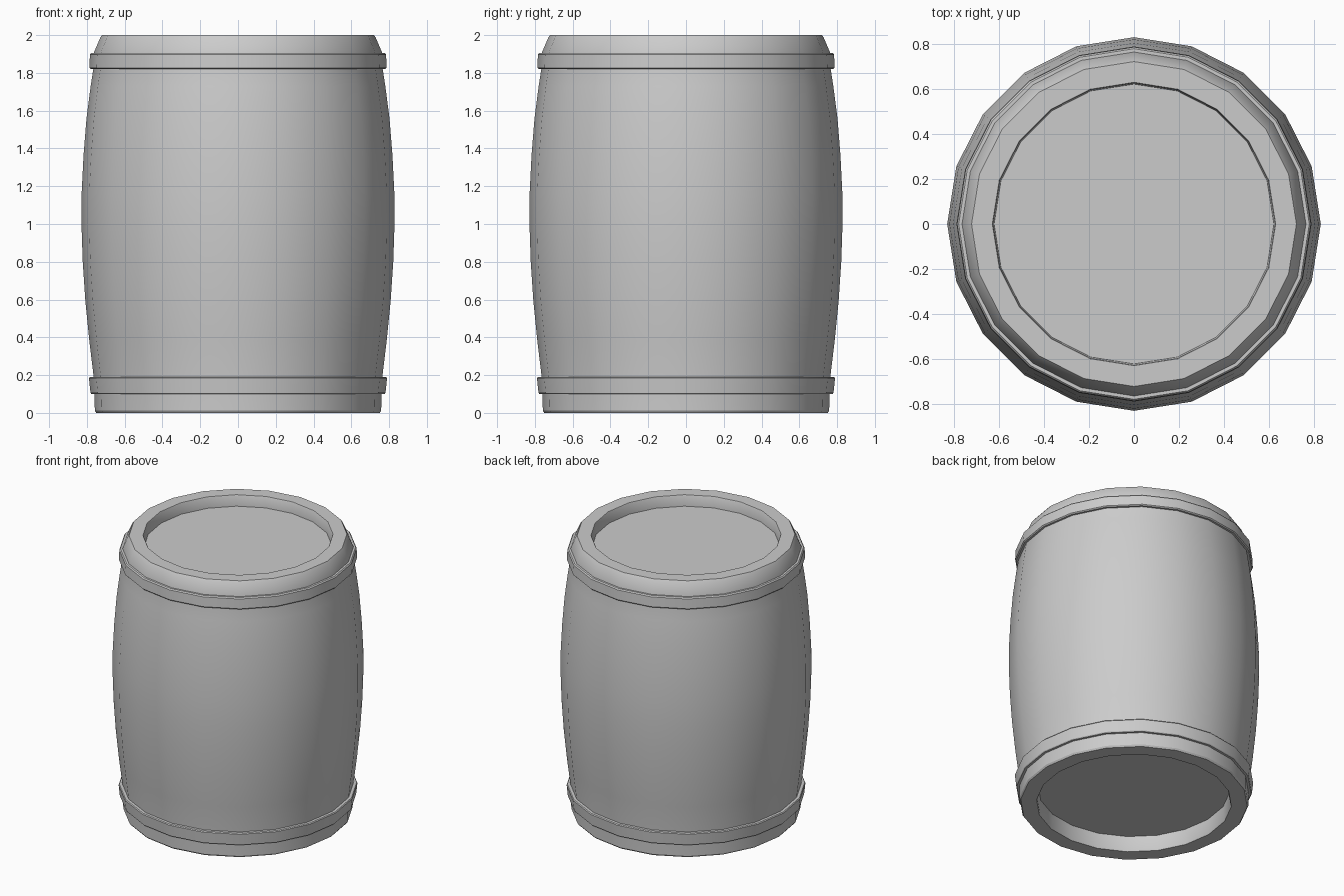
import bpy, bmesh, math

if "Cube" in bpy.data.objects:
    bpy.data.objects.remove(bpy.data.objects["Cube"])

SIDES = 20


def lathe(name, profile, closed=False):
    """Revolve an (r, z) profile around z; r = 0 ends are left to n-gon caps."""
    bm = bmesh.new()
    rings = []
    for r, z in profile:
        rings.append([bm.verts.new((r * math.cos(2 * math.pi * i / SIDES),
                                    r * math.sin(2 * math.pi * i / SIDES), z))
                      for i in range(SIDES)])
    pairs = list(zip(rings, rings[1:]))
    if closed:
        pairs.append((rings[-1], rings[0]))
    for a, b in pairs:
        for i in range(SIDES):
            j = (i + 1) % SIDES
            bm.faces.new((a[i], a[j], b[j], b[i]))
    if not closed:
        bm.faces.new(rings[0][::-1])
        bm.faces.new(rings[-1])
    bmesh.ops.recalc_face_normals(bm, faces=bm.faces)
    mesh = bpy.data.meshes.new(name)
    bm.to_mesh(mesh)
    bm.free()
    obj = bpy.data.objects.new(name, mesh)
    bpy.context.collection.objects.link(obj)
    bpy.ops.object.select_all(action='DESELECT')
    obj.select_set(True)
    bpy.context.view_layer.objects.active = obj
    bpy.ops.object.shade_smooth_by_angle(angle=math.radians(30))
    return obj


# Barrel body: recessed base, bulging staves, bevelled rim, recessed lid
lathe("barrel_body", [
    (0.635, 0.11), (0.64, 0.01), (0.645, 0.0),
    (0.75, 0.0), (0.758, 0.012), (0.76, 0.10), (0.764, 0.19),
    (0.787, 0.38), (0.808, 0.59), (0.822, 0.80), (0.828, 0.98),
    (0.828, 1.16), (0.818, 1.36), (0.802, 1.56), (0.78, 1.73),
    (0.766, 1.82), (0.762, 1.91), (0.73, 1.985), (0.72, 2.0),
    (0.628, 2.0), (0.625, 1.995), (0.62, 1.92)])

# Metal hoops near each end
lathe("lower_hoop", [
    (0.74, 0.10), (0.776, 0.10), (0.781, 0.106), (0.789, 0.184),
    (0.784, 0.19), (0.74, 0.19)], closed=True)
lathe("upper_hoop", [
    (0.74, 1.82), (0.78, 1.82), (0.787, 1.827), (0.784, 1.897),
    (0.777, 1.905), (0.74, 1.905)], closed=True)
